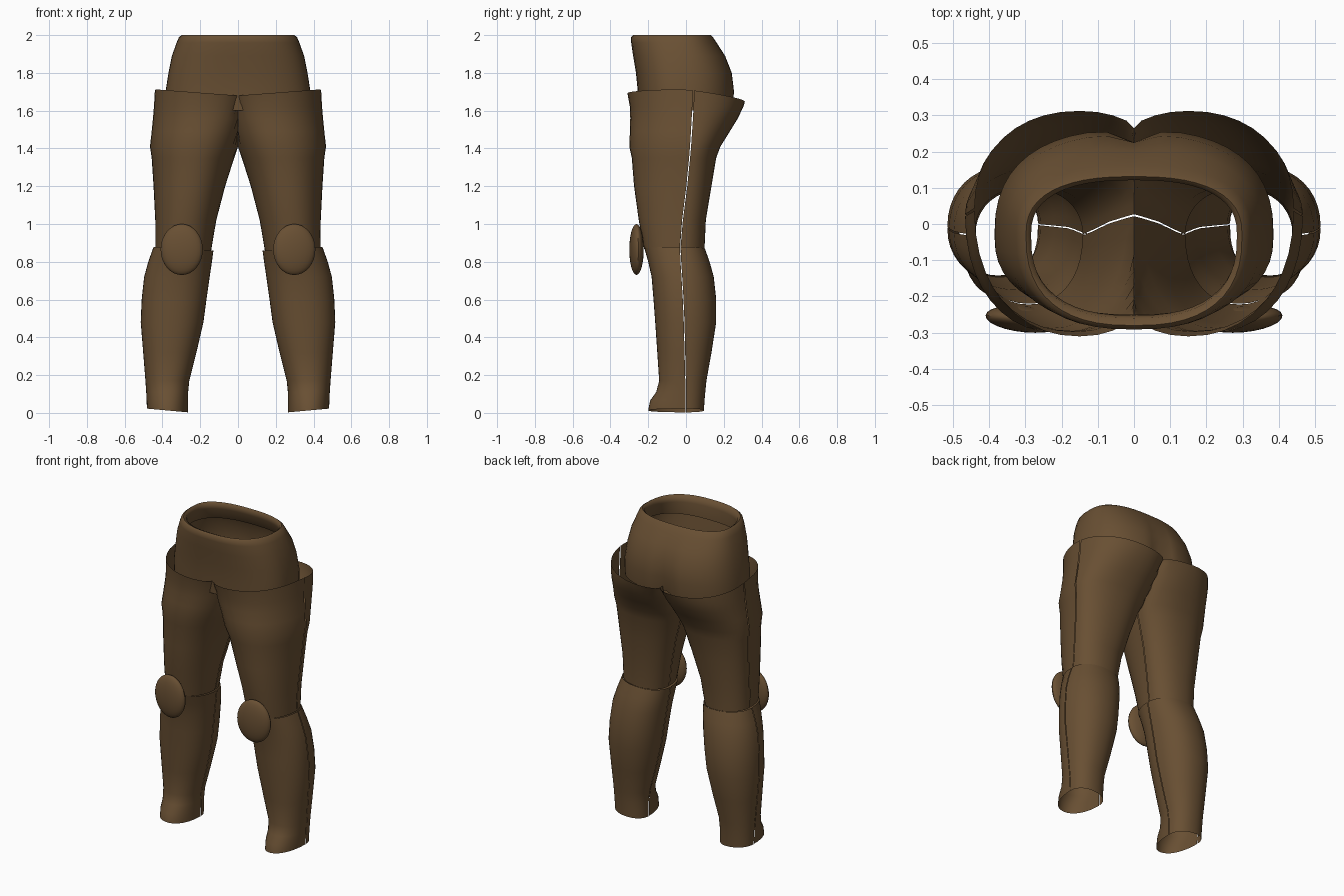
import bpy, bmesh, math

if "Cube" in bpy.data.objects:
    bpy.data.objects.remove(bpy.data.objects["Cube"])

brown = bpy.data.materials.new("brown_cloth")
brown.diffuse_color = (0.14, 0.079, 0.033, 1)
brown.use_nodes = True
brown.node_tree.nodes["Principled BSDF"].inputs["Base Color"].default_value = brown.diffuse_color


def finish(name, bm, angle=40):
    me = bpy.data.meshes.new(name)
    bm.to_mesh(me)
    bm.free()
    me.materials.append(brown)
    ob = bpy.data.objects.new(name, me)
    bpy.context.collection.objects.link(ob)
    bpy.ops.object.select_all(action='DESELECT')
    ob.select_set(True)
    bpy.context.view_layer.objects.active = ob
    bpy.ops.object.shade_smooth_by_angle(angle=math.radians(angle))
    return ob


def spow(v, p):
    return math.copysign(abs(v) ** p, v)


def ring_point(t, xi, xo, yf, yb, cx, cy, p):
    """Point on a rounded section with its own radius on each of four sides."""
    c, s = spow(math.cos(t), p), spow(math.sin(t), p)
    return (cx + c * ((xo - cx) if c > 0 else (cx - xi)),
            cy + s * ((yb - cy) if s > 0 else (cy - yf)))


def skin(bm, rings, closed=False, flip=False):
    vs = [[bm.verts.new(co) for co in r] for r in rings]
    n = len(vs[0])
    for a, b in zip(vs, vs[1:]):
        for j in range(n if closed else n - 1):
            k = (j + 1) % n
            quad = [b[j], b[k], a[k], a[j]]
            # the two legs open into each other along the centre plane
            if not closed and all(abs(v.co.x) < 1e-6 for v in quad):
                continue
            bm.faces.new(quad[::-1] if flip else quad)


def leg_part(name, stations, tilt_top, tilt_bottom, side, n=20, gap=0.008):
    """Front and back shells with a fine seam left open between them."""
    bm = bmesh.new()
    for start in (-math.pi, 0):
        rings = []
        for i, (z, xi, xo, yf, yb, cx, cy) in enumerate(stations):
            ring = []
            for j in range(n + 1):
                t = start + gap + (math.pi - 2 * gap) * j / n
                x, y = ring_point(t, xi, xo, yf, yb, cx, cy, 0.92)
                x = max(x, 0)
                h = z
                if i == 0:
                    h = tilt_top(x, y)
                elif i == len(stations) - 1:
                    h = tilt_bottom(x, y)
                ring.append((side * x, y, h))
            rings.append(ring)
        skin(bm, rings, flip=side < 0)
    loose = [v for v in bm.verts if not v.link_faces]
    bmesh.ops.delete(bm, geom=loose, context='VERTS')
    return finish(name, bm)


# z, inner x, outer x, front y, back y, centre x, centre y
thigh = [
    (1.70, -0.12, 0.44, -0.31, 0.312, 0.15, 0.04),
    (1.62, -0.09, 0.445, -0.297, 0.303, 0.16, 0.037),
    (1.56, -0.07, 0.45, -0.295, 0.275, 0.17, 0.034),
    (1.49, -0.04, 0.457, -0.297, 0.232, 0.19, 0.03),
    (1.41, -0.01, 0.466, -0.30, 0.182, 0.21, 0.025),
    (1.35, 0.02, 0.457, -0.287, 0.16, 0.225, 0.02),
    (1.20, 0.068, 0.447, -0.275, 0.135, 0.25, 0.005),
    (1.02, 0.115, 0.438, -0.25, 0.105, 0.28, -0.018),
    (0.87, 0.142, 0.437, -0.222, 0.098, 0.29, -0.03),
]
shin = [
    (0.87, 0.13, 0.447, -0.22, 0.10, 0.29, -0.03),
    (0.80, 0.138, 0.475, -0.20, 0.125, 0.30, -0.027),
    (0.72, 0.15, 0.497, -0.182, 0.147, 0.315, -0.022),
    (0.60, 0.167, 0.51, -0.172, 0.16, 0.33, -0.015),
    (0.48, 0.183, 0.515, -0.163, 0.16, 0.345, -0.01),
    (0.32, 0.22, 0.502, -0.152, 0.135, 0.36, -0.006),
    (0.17, 0.258, 0.49, -0.142, 0.108, 0.375, -0.002),
    (0.11, 0.264, 0.486, -0.158, 0.102, 0.375, 0),
    (0.065, 0.265, 0.484, -0.19, 0.098, 0.375, 0),
    (0.02, 0.265, 0.482, -0.20, 0.095, 0.375, 0),
]


def hip_edge(x, y):
    return 1.68 + 0.075 * x - 0.14 * max(0, y)


def knee_edge(x, y):
    return 0.87 + 0.06 * (x - 0.3)


def ankle_edge(x, y):
    return 0.003 + 0.09 * (x - 0.265)


for side, word in ((1, "left"), (-1, "right")):
    leg_part(word + "_thigh", thigh, hip_edge, knee_edge, side)
    leg_part(word + "_shin", shin, knee_edge, ankle_edge, side)

    # Oval knee pad, turned slightly outward
    bm = bmesh.new()
    bmesh.ops.create_uvsphere(bm, u_segments=24, v_segments=16, radius=1)
    turn = side * math.radians(5)
    for v in bm.verts:
        x, y, z = v.co.x * 0.112, v.co.y * 0.037, v.co.z * 0.135
        v.co = (side * 0.298 + x * math.cos(turn) - y * math.sin(turn),
                -0.262 + x * math.sin(turn) + y * math.cos(turn), 0.865 + z)
    finish(word + "_knee_pad", bm)

# Waist with a rolled rim; z, half width, front y, back y, back crease depth
waist = [
    (1.60, 0.385, -0.25, 0.25, 0.05),
    (1.70, 0.384, -0.255, 0.26, 0.035),
    (1.80, 0.368, -0.265, 0.247, 0.022),
    (1.89, 0.35, -0.28, 0.21, 0.008),
    (1.96, 0.325, -0.29, 0.162, 0),
    (1.99, 0.312, -0.291, 0.142, 0),
    (2.00, 0.298, -0.28, 0.131, 0),
    (1.99, 0.284, -0.26, 0.121, 0),
    (1.96, 0.285, -0.252, 0.122, 0),
    (1.88, 0.32, -0.25, 0.17, 0),
]
bm = bmesh.new()
rings = []
for z, w, yf, yb, crease in reversed(waist):
    ring = []
    for j in range(48):
        t = 2 * math.pi * j / 48
        x, y = ring_point(t, -w, w, yf, yb, 0, -0.03, 0.8)
        if y > 0:
            y -= crease * math.exp(-(x / 0.05) ** 2)
        ring.append((x, y, z))
    rings.append(ring)
skin(bm, rings, closed=True)
finish("waist", bm, 60)
